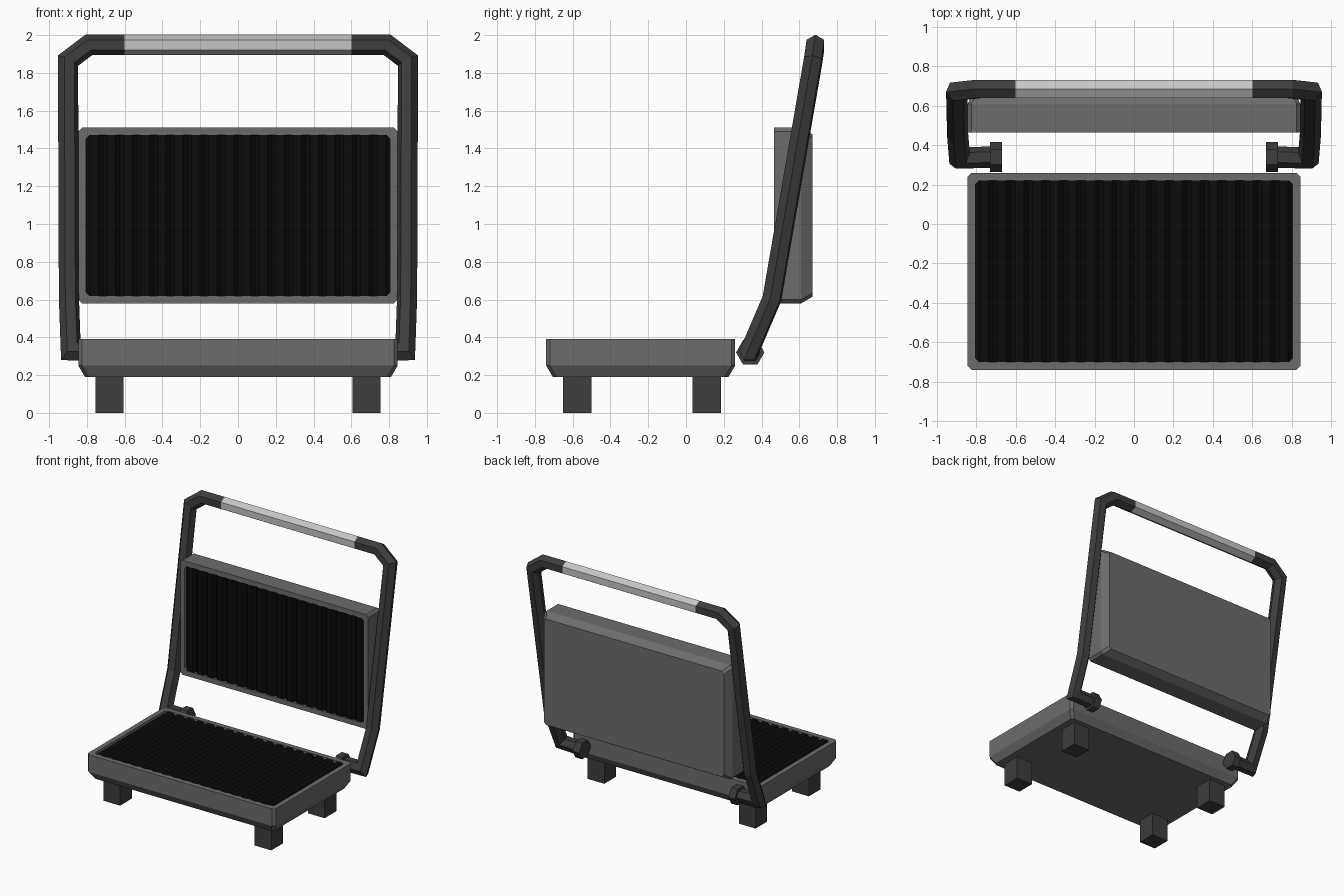
import bpy, bmesh, math
from mathutils import Vector, Matrix

if "Cube" in bpy.data.objects:
    bpy.data.objects.remove(bpy.data.objects["Cube"])


def material(name, v):
    m = bpy.data.materials.new(name)
    m.diffuse_color = (v, v, v, 1)
    m.use_nodes = True
    m.node_tree.nodes["Principled BSDF"].inputs["Base Color"].default_value = m.diffuse_color
    return m


GREY = material("body grey", 0.15)
DARK = material("dark frame", 0.047)
BLACK = material("grill black", 0.0035)
LIGHT = material("grip light grey", 0.56)


def finish(name, bm, mat, matrix=Matrix()):
    bmesh.ops.recalc_face_normals(bm, faces=bm.faces)
    me = bpy.data.meshes.new(name)
    bm.to_mesh(me)
    bm.free()
    me.materials.append(mat)
    ob = bpy.data.objects.new(name, me)
    ob.matrix_world = matrix
    bpy.context.collection.objects.link(ob)
    return ob


def skin(rings):
    """Loft closed rings and cap both ends."""
    bm = bmesh.new()
    vs = [[bm.verts.new(p) for p in r] for r in rings]
    for a, b in zip(vs, vs[1:]):
        n = len(a)
        for i in range(n):
            bm.faces.new((a[i], a[(i + 1) % n], b[(i + 1) % n], b[i]))
    bm.faces.new(vs[0])
    bm.faces.new(vs[-1])
    return bm


def outline(hx, hy, z, c=0.02):
    """Rectangle with clipped corners."""
    return [(hx, hy - c, z), (hx - c, hy, z), (c - hx, hy, z), (-hx, hy - c, z),
            (-hx, c - hy, z), (c - hx, -hy, z), (hx - c, -hy, z), (hx, c - hy, z)]


def tray(name, hx, hy, h, matrix):
    """Shallow tray with a bevelled back, a raised rim and a recess."""
    levels = [(0.035, 0), (0, 0.06), (0, h), (0.04, h), (0.04, h - 0.04)]
    finish(name, skin([outline(hx - i, hy - i, z) for i, z in levels]), GREY, matrix)
    # ribbed grill plate sitting in the recess
    w, n, low, high = hx - 0.04, 18, h - 0.025, h - 0.004
    pitch = 2 * w / n
    prof = [(-w, h - 0.05)]
    for k in range(n):
        x = -w + k * pitch
        prof += [(x + pitch * f, z) for f, z in
                 ((0.0, low), (0.25, high), (0.75, high))]
    prof += [(w, low), (w, h - 0.05)]
    d = hy - 0.038
    finish(name + "_grill", skin([[(x, y, z) for x, z in prof] for y in (-d, d)]),
           BLACK, matrix)


# base and upright lid
tray("base", 0.845, 0.5, 0.20, Matrix.Translation((0, -0.24, 0.19)))
tray("lid", 0.845, 0.465, 0.205,
     Matrix.Translation((0, 0.67, 1.045)) @ Matrix.Rotation(math.pi / 2, 4, 'X'))

# feet
for sx in (-1, 1):
    for y in (-0.575, 0.11):
        bm = bmesh.new()
        bmesh.ops.create_cube(bm, size=1)
        finish("foot", bm, DARK, Matrix.Translation((sx * 0.68, y, 0.1))
               @ Matrix.Diagonal((0.15, 0.15, 0.2, 1)))


def hexagon(x, y, z, r, start):
    return [Vector((x, y + r * math.cos(a), z + r * math.sin(a)))
            for a in (start + i * math.pi / 3 for i in range(6))]


def sweep(path, ring):
    """Carry a ring along a path with mitred corners."""
    pts = [Vector(p) for p in path]
    rings = [ring]
    for i in range(1, len(pts)):
        d = (pts[i] - pts[i - 1]).normalized()
        nxt = (pts[i + 1] - pts[i]).normalized() if i + 1 < len(pts) else d
        nrm = (d + nxt).normalized()
        rings.append([v + d * ((pts[i] - v).dot(nrm) / d.dot(nrm)) for v in rings[-1]])
    return rings


# carrying grip
UP = math.pi / 2
finish("grip", skin([hexagon(x, 0.685, 1.948, 0.054, UP) for x in (-0.6, 0.6)]), LIGHT)

# handle arms and hinges on both sides
path = [(0.6, 0.685, 1.948), (0.79, 0.685, 1.948), (0.9, 0.673, 1.865),
        (0.895, 0.455, 0.605), (0.885, 0.335, 0.325), (0.7, 0.34, 0.32)]
arm = sweep(path, hexagon(0.6, 0.685, 1.948, 0.054, UP))
hinge = [hexagon(x, 0.34, 0.32, r, 0) for x, r in ((0.67, 0.075), (0.73, 0.075))]
for sx in (-1, 1):
    for name, rings in (("handle_arm", arm), ("hinge", hinge)):
        finish(name, skin([[(v.x * sx, v.y, v.z) for v in r] for r in rings]), DARK)
